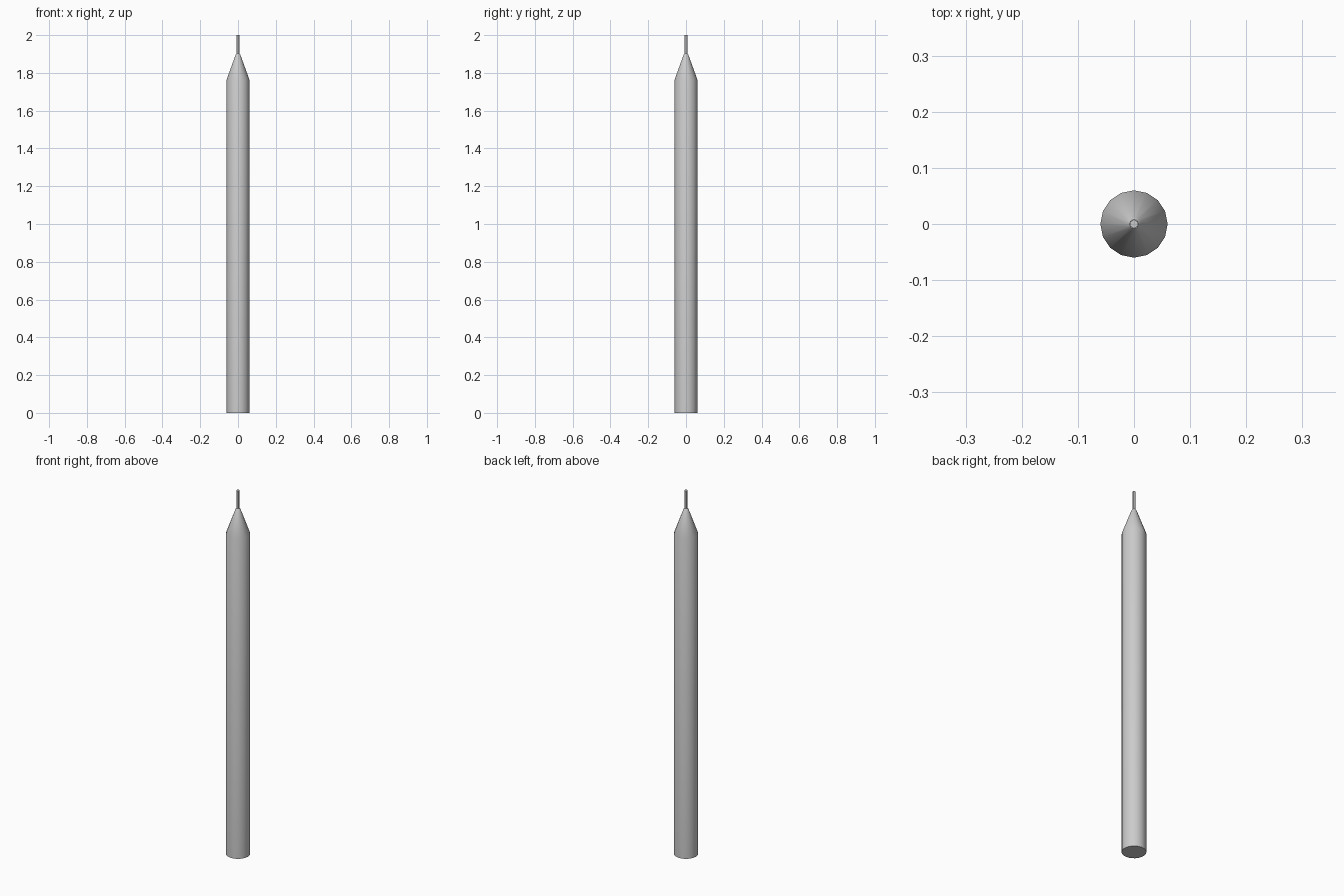
import bpy, math

if "Cube" in bpy.data.objects:
    bpy.data.objects.remove(bpy.data.objects["Cube"])


def lathe(name, profile, sides):
    """Closed solid of revolution around z from (radius, height) points."""
    verts, faces = [], []
    for r, z in profile:
        for i in range(sides):
            a = math.pi / 2 + 2 * math.pi * i / sides
            verts.append((r * math.cos(a), r * math.sin(a), z))
    for k in range(len(profile) - 1):
        for i in range(sides):
            j = (i + 1) % sides
            faces.append((k * sides + i, k * sides + j,
                          (k + 1) * sides + j, (k + 1) * sides + i))
    faces.append(tuple(reversed(range(sides))))
    faces.append(tuple(range(len(verts) - sides, len(verts))))
    mesh = bpy.data.meshes.new(name)
    mesh.from_pydata(verts, [], faces)
    obj = bpy.data.objects.new(name, mesh)
    bpy.context.collection.objects.link(obj)
    bpy.ops.object.select_all(action='DESELECT')
    obj.select_set(True)
    bpy.context.view_layer.objects.active = obj
    bpy.ops.object.shade_smooth_by_angle(angle=math.radians(30))
    return obj


# Barrel with tapered nose
lathe("barrel", [(0.06, 0), (0.06, 1.765), (0.013, 1.895), (0.008, 1.902)], 16)

# Thin hexagonal tip
lathe("tip", [(0.008, 1.88), (0.008, 2.0)], 6)
